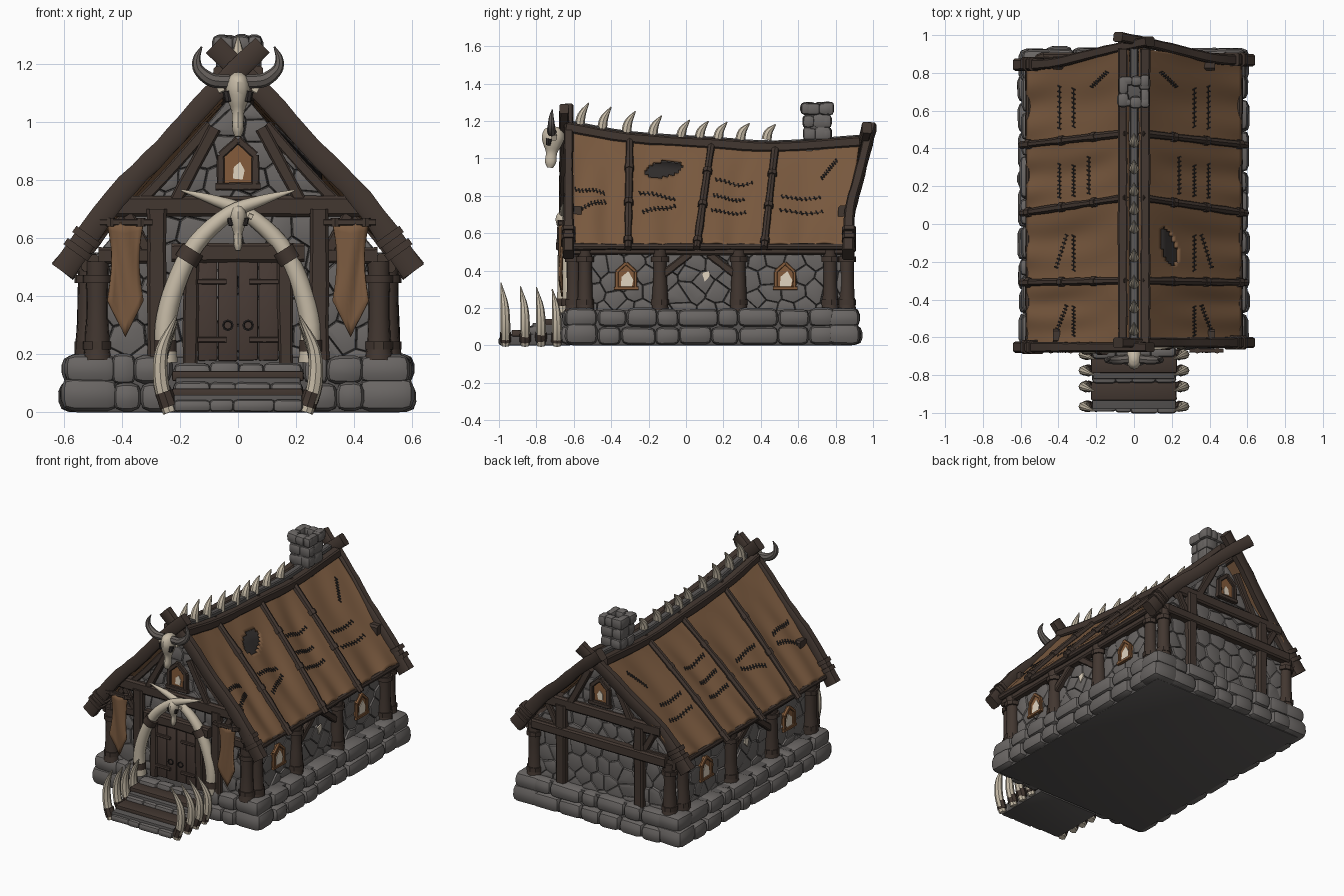
import bpy, bmesh, math, random
from mathutils import Vector

random.seed(7)
default_cube = bpy.data.objects.get("Cube")
if default_cube:
    bpy.data.objects.remove(default_cube)

COLOURS = {
    "leather": (.195, .102, .05), "wood": (.055, .038, .03), "door_wood": (.064, .043, .035),
    "stone": (.145, .134, .128), "mortar": (.1, .093, .09), "bone": (.56, .49, .38),
    "horn": (.13, .115, .105), "amber": (.23, .105, .043), "glow": (.75, .66, .53), "iron": (.03, .026, .025),
}
materials = {}
for label, rgb in COLOURS.items():
    m = bpy.data.materials.new(label)
    m.use_nodes = True
    m.diffuse_color = (*rgb, 1)
    shader = m.node_tree.nodes["Principled BSDF"]
    shader.inputs["Base Color"].default_value = (*rgb, 1)
    shader.inputs["Roughness"].default_value = .9
    materials[label] = m

parts = {}


def part(name, colour, thickness=0):
    """Return the bmesh collecting the geometry of one named part."""
    if name not in parts:
        parts[name] = (bmesh.new(), colour, thickness)
    return parts[name][0]


def wobble(amount):
    return random.uniform(-amount, amount)


def smooth_path(points, steps):
    """Catmull-Rom resampling."""
    q = [2 * points[0] - points[1]] + points + [2 * points[-1] - points[-2]]
    out = []
    for a, b, c, d in zip(q, q[1:], q[2:], q[3:]):
        for j in range(steps):
            t = j / steps
            out.append((2*b + (c - a)*t + (2*a - 5*b + 4*c - d)*t*t + (3*b - a - 3*c + d)*t**3) / 2)
    return out + [points[-1]]


def tube(bm, points, radii, sides=8, square=False, rough=0, steps=4, depth=1):
    """Sweep a round or chamfered square section along a path."""
    if not isinstance(radii, (list, tuple)):
        radii = [radii] * len(points)
    path = smooth_path([Vector((*p, r)) for p, r in zip(points, radii)], steps)
    spread = [sum(abs(b[i] - a[i]) for a, b in zip(path, path[1:])) for i in range(3)]
    up = Vector([float(i == spread.index(min(spread))) for i in range(3)])
    if square:
        section = [(1, .7), (.7, 1), (-.7, 1), (-1, .7), (-1, -.7), (-.7, -1), (.7, -1), (1, -.7)]
    else:
        section = [(math.cos(k * math.tau / sides), math.sin(k * math.tau / sides)) for k in range(sides)]
    rings = []
    for i, p in enumerate(path):
        tangent = (path[min(i + 1, len(path) - 1)] - path[max(i - 1, 0)]).xyz.normalized()
        side = tangent.cross(up).normalized()
        normal = side.cross(tangent)
        r = p.w * (1 + wobble(rough))
        rings.append([bm.verts.new(p.xyz + side * a * r + normal * b * r * depth) for a, b in section])
    skin(bm, rings)
    bm.faces.new(rings[0])


def skin(bm, rings):
    for a, b in zip(rings, rings[1:]):
        for k in range(len(a)):
            bm.faces.new((a[k - 1], a[k], b[k], b[k - 1]))
    bm.faces.new(rings[-1])


def beam(bm, a, b, r, depth=1):
    tube(bm, [a, b], r, square=True, rough=.09, depth=depth)


def block(bm, centre, size, rounding=.33, jitter=.12):
    verts = bmesh.ops.create_cube(bm, size=1)["verts"]
    for v in verts:
        v.co = Vector([c + v.co[i] * s * (1 - random.random() * jitter)
                       for i, (c, s) in enumerate(zip(centre, size))])
    edges = list({e for v in verts for e in v.link_edges})
    bmesh.ops.bevel(bm, geom=edges, offset=min(size) * rounding, segments=2, affect="EDGES", profile=.5)


def stone_row(bm, start, end, z, height, depth, length=.15):
    """A course of rounded stones between two ground points."""
    start, end = Vector(start), Vector(end)
    span = (end - start).length
    count = max(1, round(span / length))
    cuts = [0] + [(i + wobble(.3)) / count for i in range(1, count)] + [1]
    along_x = abs(end.x - start.x) > abs(end.y - start.y)
    for a, b in zip(cuts, cuts[1:]):
        c = start.lerp(end, (a + b) / 2)
        w, d = (b - a) * span + .014, depth + wobble(.015)
        tall = height * (1.06 + wobble(.06))
        block(bm, (c.x, c.y, z + tall / 2), (w, d, tall) if along_x else (d, w, tall))


# Wall planes map (across, up, outward) to space
def front(u, v, d): return Vector((u, -.57 - d, v))
def back(u, v, d): return Vector((u, .83 + d, v))
def left(u, v, d): return Vector((.47 + d, u, v))
def right(u, v, d): return Vector((-.47 - d, u, v))


def clip(poly, p, n):
    """Keep the part of a polygon behind a line."""
    out = []
    for a, b in zip(poly, poly[1:] + poly[:1]):
        da, db = (a - p).dot(n), (b - p).dot(n)
        if da <= 0:
            out.append(a)
        if da * db < 0:
            out.append(a.lerp(b, da / (da - db)))
    return out


def rubble(bm, place, outline, cell=.105):
    """Fill an outline on a wall with irregular pillowed stones."""
    outline = [Vector(p) for p in outline]
    sites = [Vector(((i + (j % 2) / 2 + wobble(.33)) * cell, (j + wobble(.33)) * cell * .85))
             for i in range(-7, 10) for j in range(1, 14)]
    for s in sites:
        poly = outline
        for o in sites:
            if o is not s and (o - s).length < cell * 3 and len(poly) > 2:
                poly = clip(poly, (s + o) / 2, o - s)
        if len(poly) < 3:
            continue
        mid = sum(poly, Vector((0, 0))) / len(poly)
        height = .034 + wobble(.006)
        skin(bm, [[bm.verts.new(place(*mid.lerp(p, k), height * h)) for p in poly]
                  for k, h in ((1, 0), (.995, .65), (.93, .88), (.6, 1))])


def plate(bm, place, outline, low, high):
    rings = [[bm.verts.new(place(u, v, d)) for u, v in outline] for d in (low, high)]
    skin(bm, rings)
    bm.faces.new(rings[0])


def window(place, u, v, size, frame, light, bar):
    """House-shaped window; light scales the bright broken pane."""
    shape = [(u + a * size, v + b * size) for a, b in ((-.5, -.6), (.5, -.6), (.5, .3), (0, .75), (-.5, .3))]
    plate(part("window_panels", "amber"), place, shape, .02, .046)
    patch = [(u + a * size * light, v + (b * light - .1) * size)
             for a, b in ((-.25, -.45), (.22, -.5), (.32, -.05), (.1, .35), (-.2, .1))]
    plate(part("window_light", "glow"), place, patch, .04, .05)
    frames = part(frame + "_window_frames", frame)
    for a, b in zip(shape, shape[1:] + shape[:1]):
        beam(frames, place(*a, .048), place(*b, .048), size * bar)
    beam(frames, place(u - size * .65, v - size * .6, .05), place(u + size * .65, v - size * .6, .05), size * bar)


# Foundation
core = part("foundation_core", "mortar")
block(core, (0, .14, .095), (1.12, 1.5, .19), .02, 0)
base = part("foundation_stones", "stone")
for z, out in ((0, .01), (.095, 0)):
    for s in (-1, 1):
        stone_row(base, (s * (.54 + out), -.47), (s * (.54 + out), .79), z, .1, .13, .16)
        stone_row(base, (s * .23, -.595 - out), (s * .43, -.595 - out), z, .1, .13, .11)
    stone_row(base, (-.47, .865 + out), (.47, .865 + out), z, .1, .13, .15)
for s in (-1, 1):
    for y in (-.56, .84):
        block(base, (s * .51, y, .062), (.21, .19, .125))
        block(base, (s * .505, y, .15), (.19, .18, .105))

# Steps
for y, z, top in ((-.962, 0, .045), (-.81, .05, .105), (-.675, .1, .17)):
    stone_row(base, (-.22, y), (.22, y), z, top - z, .075, .11)
block(core, (0, -.8, .03), (.44, .36, .06), .05, 0)
block(core, (0, -.72, .07), (.43, .2, .1), .05, 0)
for y, z in ((-.885, .065), (-.74, .125)):
    block(part("step_planks", "wood"), (0, y, z), (.46, .1, .035), .2, .04)

# Stone walls
gables = {front: 1.12, back: 1.04}
wall = part("wall_core", "mortar")
rings = [[wall.verts.new(p(u, v, 0)) for u, v in ((-.47, .15), (.47, .15), (.47, .56), (0, top), (-.47, .56))]
         for p, top in gables.items()]
skin(wall, rings)
wall.faces.new(rings[0])
stones = part("wall_stones", "stone")
for place, top in gables.items():
    rubble(stones, place, ((-.49, .18), (.49, .18), (.49, .54), (0, top), (-.49, .54)))
for place in (left, right):
    rubble(stones, place, ((-.59, .18), (.85, .18), (.85, .55), (-.59, .55)))

# Timber frame
timber = part("timber_frame", "wood")
logs = part("corner_and_side_posts", "wood")


def post(p, top=.52):
    x, y = p.x, p.y
    tube(logs, [(x, y, .18), (x, y, .26), (x, y, .4), (x, y, top)], [.05, .043, .037, .04], sides=9, rough=.06, steps=2)
    for z in (.23, .46):
        tube(logs, [(x, y, z - .014), (x, y, z + .014)], .049, sides=9, steps=1)


for place in (left, right):
    for u in (-.54, -.14, .28, .77):
        post(place(u, 0, .045))
    beam(timber, place(-.62, .515, .04), place(.88, .515, .04), .032)
    for a, b in ((-.12, .02), (.26, .12)):
        beam(timber, place(a, .38, .045), place(b, .49, .045), .02)
    for u in (-.32, .53):
        window(place, u, .365, .1, "amber", 1.2, .09)
    plate(part("window_light", "glow"), place, ((.1, .34), (.13, .37), (.125, .4), (.085, .39)), .035, .044)
for place in (front, back):
    for s in (-1, 1):
        post(place(s * .485, 0, .03))
        beam(timber, place(s * .28, .18, .035), place(s * .28, .7, .035), .034)
        beam(timber, place(s * .27, .48, .035), place(s * .38, .68, .035), .02)
        beam(timber, place(s * .22, .72, .035), place(s * .08, .98, .035), .022)
        beam(timber, place(s * .48, .54, .03), place(s * .28, .54, .03), .028)
    beam(timber, place(-.43, .71, .022), place(.43, .71, .022), .036)
    window(place, 0, .85, .12, "wood", .6, .11)
beam(timber, back(-.48, .53, .045), back(.48, .53, .045), .032)

# Double door
door = part("door_planks", "door_wood")
for s in (-1, 1):
    for x in (.035, .105):
        block(door, front(s * x, .35, .045), (.068, .035, .35), .15, .03)
    beam(timber, front(s * .165, .17, .045), front(s * .16, .55, .045), .026)
    for z in (.25, .45):
        beam(part("door_straps", "door_wood"), front(s * .14, z, .066), front(s * .04, z, .066), .009)
    circle = [front(s * .035 + .017 * math.cos(a), .3 + .017 * math.sin(a), .072)
              for a in [k * math.tau / 8 for k in range(9)]]
    tube(part("door_rings", "iron"), circle, .004, sides=5, steps=1)
beam(timber, front(-.23, .55, .04), front(.23, .55, .04), .032)

# Roof shape: panel coordinate f runs front to back, t runs ridge to eave
EAVE_Y, RIDGE_Y = (-.64, -.31, .06, .42, .86), (-.64, -.3, .14, .48, .93)
RIDGE_Z = (1.18, 1.12, 1.09, 1.07, 1.1)


def roof(s, f, t, lift=0):
    i = min(int(f), 3)
    k = f - i
    mix = lambda row: row[i] * (1 - k) + row[i + 1] * k
    y = mix(RIDGE_Y) * (1 - t) + mix(EAVE_Y) * t
    sag = math.sin(math.pi * k)
    fold = .005 * math.sin(9 * k + 7 * t + 2 * i) * sag
    belly = (.012 - .026 * sag) * math.sin(math.pi * min(t, 1))
    z = mix(RIDGE_Z) * (1 - t) + .535 * t + belly + fold - .014 * sag * t * math.sin(11 * k + i)
    return Vector((s * (.03 + .535 * t + lift * .75), y, z + lift * .65))


def sheet(bm, surface, across, down, keep=lambda p: True):
    grid = [[bm.verts.new(surface(i / across, j / down)) for j in range(down + 1)] for i in range(across + 1)]
    for a, b in zip(grid, grid[1:]):
        for j in range(down):
            quad = (a[j], a[j + 1], b[j + 1], b[j])
            if keep(sum((v.co for v in quad), Vector()) / 4):
                bm.faces.new(quad)


def outside_tear(p):
    return p.x < 0 or ((p.y + .12) / .1) ** 2 + ((p.z - .94 - .15 * (p.y + .12)) / .045) ** 2 > 1


hides = part("roof_hides", "leather", .014)
frame = part("roof_poles", "wood")
stitches = part("hide_stitches", "iron")
sheet(part("exposed_boards", "iron", .004), lambda u, v: roof(1, 1.1 + .75 * u, .2 + .3 * v, -.012), 6, 4)
for s in (-1, 1):
    for i in range(4):
        sheet(hides, lambda u, v: roof(s, i + u, v), 40, 40, outside_tear)
        seams = [(.15, .6, .53, .53)]
        seams += [(.2, .62, .7, .6)] if i < 2 else [(.15, .65, .67, .67)]
        seams += [(.6, .75, .35, .2)] if i == 3 else []
        seams += [(.15, .7, .38, .38)] if i == 2 else []
        for f0, f1, t0, t1 in seams:
            spots = [(i + f0 + (f1 - f0) * k / 8, t0 + (t1 - t0) * k / 8) for k in range(9)]
            tube(stitches, [roof(s, f, t, .007) for f, t in spots], .003, sides=5, steps=1)
            for f, t in spots:
                beam(stitches, roof(s, f - .012, t - .016, .009), roof(s, f + .012, t + .016, .009), .0034)
    for i in (1, 2, 3):
        path = [roof(s, i, t, .012) for t in (0, .25, .5, .75, 1.04)]
        tube(frame, path, .02, sides=7, rough=.14, steps=3)
        for t in (.3, .62, .95):
            tube(frame, [roof(s, i, t, .012), roof(s, i, t + .04, .012)], .026, sides=7, steps=1)
    tube(frame, [roof(s, f, 1, -.01) for f in range(5)], .018, rough=.15)
    tube(frame, [roof(s, f, .035, .014) for f in range(5)], .026, square=True, rough=.08)
    # Crossed gable rafters
    slope = ((.605, .485), (.425, .735), (.255, .91), (.095, 1.09), (-.085, 1.265))
    width = [.045, .039, .036, .036, .036]
    offset = s * .012
    tube(frame, [(s * x, -.64 + offset, z) for x, z in slope], width, square=True, rough=.06, depth=.7)
    tube(frame, [(s * x, .855 + offset + .11 * max(0, z - .7) / .5, .49 + (z - .49) * .87) for x, z in slope],
         width, square=True, rough=.06, depth=.7)
    tube(frame, [(s * x, -.595, z - .1) for x, z in slope[1:4]], .02, square=True, rough=.08)
    for y in (-.64, .86):
        for x, z in ((.56, .55), (.53, .592)):
            tube(frame, [(s * x, y + offset, z), (s * (x - .015), y + offset, z + .021)], .051,
                 square=True, steps=1, depth=.72)

# Ridge with fangs
strip = [roof(0, f, 0, .008) for f in range(5)]
tube(part("ridge_strip", "mortar"), strip, .021, square=True)
fangs = part("ridge_fangs", "bone")
for k, y in enumerate((-.57, -.45, -.32, -.18, -.03, .07, .17, .29, .43)):
    z = 1.17 - .07 * min(1, (y + .6) / .55)
    h = .13 - .006 * k
    tube(fangs, [(0, y, z), (0, y + .012, z + h * .5), (0, y + .05, z + h)], [.027, .022, .003])

# Chimney
chimney = part("chimney_stones", "stone")
block(part("chimney_core", "mortar"), (0, .7, 1.14), (.13, .13, .24), .05, 0)
for z, h, r, d in ((1.03, .068, .05, .055), (1.095, .068, .05, .055), (1.16, .07, .05, .055), (1.23, .067, .057, .06)):
    for s in (-1, 1):
        stone_row(chimney, (-r - .02, .7 + s * r), (r + .02, .7 + s * r), z, h, d, .06)
        stone_row(chimney, (s * r, .68 - r), (s * r, .72 + r), z, h, d, .07)

# Skulls over the door and on the gable
skulls = part("skulls", "bone")
for y, top, k in ((-.705, 1.17, 1), (-.65, .715, .72)):
    profile = ((0, .02), (.02, .05), (.06, .06), (.1, .048), (.14, .03), (.19, .03), (.22, .016))
    tube(skulls, [(0, y - d * k * .1, top - d * k) for d, r in profile], [r * k for d, r in profile], sides=12, depth=.7)
    for s in (-1, 1):
        tube(part("eye_sockets", "iron"), [(s * .036 * k, y - .027 * k, top - .065 * k),
             (s * .032 * k, y - .033 * k, top - .1 * k)], [.018 * k, .012 * k])
        beam(skulls, (s * .05 * k, y, top - .05 * k), (s * .07 * k, y, top - .06 * k), .014 * k)
for s in (-1, 1):
    tube(part("gable_horns", "horn"), [(s * x, y, z) for x, y, z in
         ((.03, -.715, 1.14), (.09, -.72, 1.145), (.135, -.72, 1.18), (.142, -.72, 1.22), (.125, -.715, 1.26))],
         [.024, .024, .019, .013, .003])

# Door arch tusks and step tusks
tusks = part("tusks", "bone")
bands = part("tusk_bands", "wood")
for s in (-1, 1):
    arch = ((.245, .17), (.25, .3), (.215, .44), (.145, .58), (.03, .685), (-.08, .73), (-.195, .765))
    tube(tusks, [(s * x, -.64 + s * .014, z) for x, z in arch], [.037, .036, .034, .031, .026, .018, .003], sides=10)
    for a, b in (((.25, .21), (.25, .25)), ((.18, .52), (.155, .56))):
        tube(bands, [(s * x, -.64 + s * .014, z) for x, z in (a, b)], .041, sides=10, steps=2, rough=.05)
    for y, h in ((-.965, .335), (-.86, .315), (-.775, .31), (-.69, .3)):
        tube(tusks, [(s * .235, y, 0), (s * .265, y, h * .3), (s * .262, y - .005, h * .65), (s * .211, y - .025, h)],
             [.024, .026, .021, .003])
        tube(bands, [(s * .238, y, .02), (s * .255, y, .07)], .03, steps=2, rough=.08)

# Banners on rods
for s in (-1, 1):
    sheet(part("banners", "leather", .008), lambda u, v: Vector((
        s * (.388 + (u - .5) * (.125 - .03 * math.sin(math.pi * v))), -.67 + .008 * math.sin(7 * u + 4 * v),
        .655 - v * (.27 + .125 * (1 - abs(2 * u - 1))))), 8, 10)
    beam(part("banner_rods", "wood"), (s * .295, -.67, .655), (s * .475, -.67, .655), .011)
    for x in (.335, .44):
        tube(part("banner_rods", "wood"), [(s * x, -.67, .64), (s * x, -.67, .67)], .016, steps=1)

# Turn every part into a smooth-shaded object
for name, (bm, colour, thickness) in parts.items():
    bmesh.ops.recalc_face_normals(bm, faces=bm.faces)
    loose = [v for v in bm.verts if not v.link_faces]
    bmesh.ops.delete(bm, geom=loose, context="VERTS")
    mesh = bpy.data.meshes.new(name)
    bm.to_mesh(mesh)
    bm.free()
    mesh.materials.append(materials[colour])
    obj = bpy.data.objects.new(name, mesh)
    bpy.context.collection.objects.link(obj)
    bpy.ops.object.select_all(action="DESELECT")
    obj.select_set(True)
    bpy.context.view_layer.objects.active = obj
    bpy.ops.object.shade_smooth_by_angle(angle=math.radians(40))
    if thickness:
        solid = obj.modifiers.new("thickness", "SOLIDIFY")
        solid.thickness, solid.offset = thickness, 0
